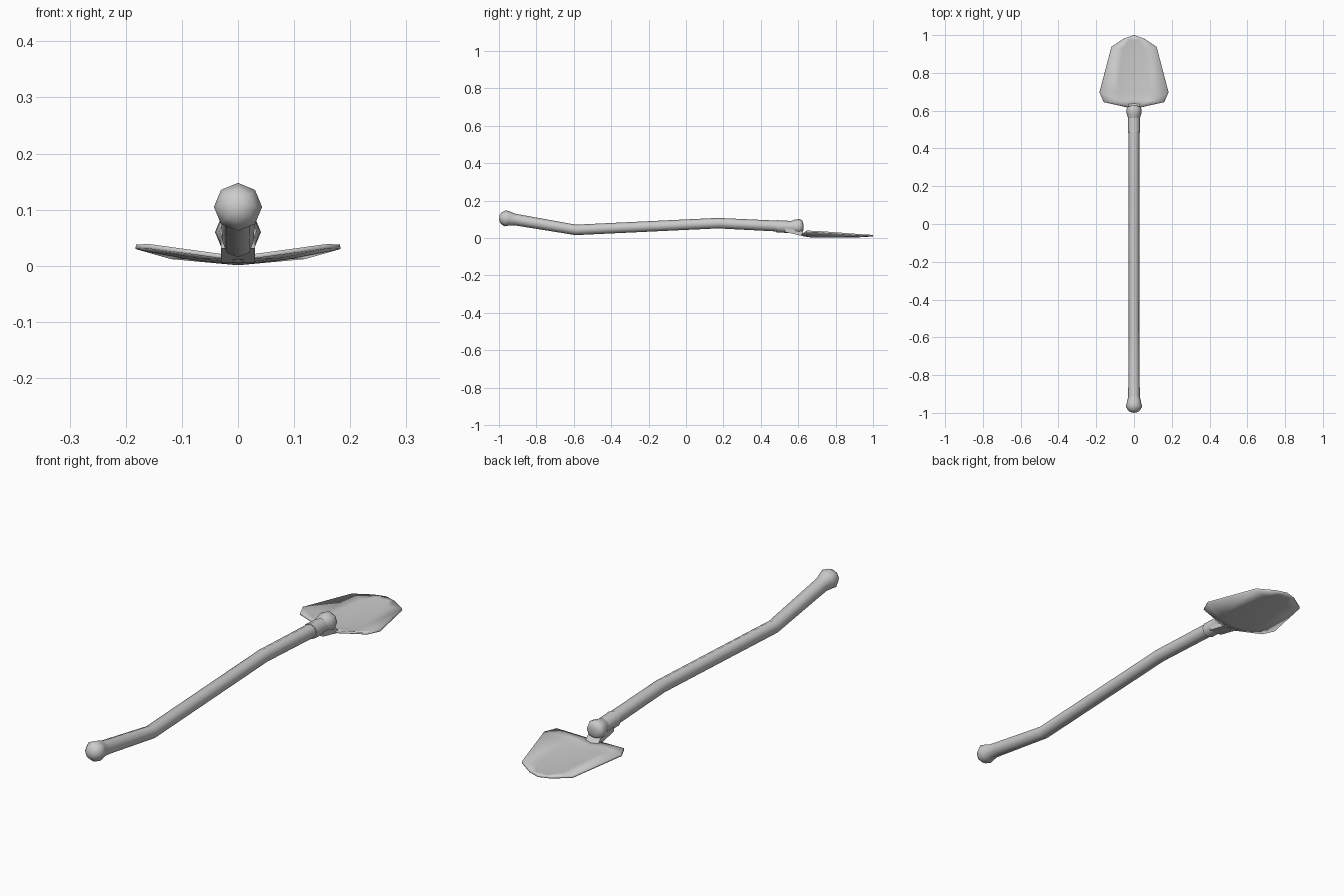
import bpy, bmesh, math
from mathutils import Vector

if "Cube" in bpy.data.objects:
    bpy.data.objects.remove(bpy.data.objects["Cube"])


def finish(name, bm, angle):
    bmesh.ops.recalc_face_normals(bm, faces=bm.faces)
    me = bpy.data.meshes.new(name)
    bm.to_mesh(me)
    bm.free()
    ob = bpy.data.objects.new(name, me)
    bpy.context.collection.objects.link(ob)
    bpy.ops.object.select_all(action='DESELECT')
    ob.select_set(True)
    bpy.context.view_layer.objects.active = ob
    bpy.ops.object.shade_smooth_by_angle(angle=math.radians(angle))
    return ob


def tube(name, stations, sides=8):
    """Rings of radius r along a path of (y, z, r), closed at both ends."""
    bm = bmesh.new()
    pts = [Vector((0, y, z)) for y, z, r in stations]
    rings = []
    for i, (p, s) in enumerate(zip(pts, stations)):
        t = (pts[min(i + 1, len(pts) - 1)] - pts[max(i - 1, 0)]).normalized()
        up = Vector((1, 0, 0)).cross(t)
        ring = []
        for k in range(sides):
            a = 2 * math.pi * k / sides
            ring.append(bm.verts.new(p + s[2] * (Vector((math.cos(a), 0, 0)) + up * math.sin(a))))
        rings.append(ring)
    for a, b in zip(rings, rings[1:]):
        for k in range(sides):
            j = (k + 1) % sides
            bm.faces.new((a[k], a[j], b[j], b[k]))
    bm.faces.new(rings[0])
    bm.faces.new(rings[-1])
    return finish(name, bm, 50)


# Bent wooden handle
tube("handle", [(-0.93, 0.101, 0.031), (-0.59, 0.043, 0.028),
                (0.17, 0.079, 0.028), (0.52, 0.062, 0.029)])

# Rounded grip at the end of the handle
tube("end_grip", [(-0.998, 0.108, 0.012), (-0.989, 0.107, 0.03), (-0.967, 0.105, 0.043),
                  (-0.945, 0.103, 0.038), (-0.915, 0.098, 0.031), (-0.86, 0.089, 0.03)])

# Metal socket and the flared nut joining the blade
tube("socket", [(0.485, 0.062, 0.033), (0.575, 0.058, 0.032)])
tube("nut", [(0.56, 0.060, 0.031), (0.585, 0.060, 0.039), (0.607, 0.060, 0.041),
             (0.620, 0.059, 0.035), (0.627, 0.059, 0.018)])

# Neck wedge under the socket
bm = bmesh.new()
side = [(0.53, 0.05), (0.53, 0.031), (0.59, 0.018), (0.64, 0.006), (0.64, 0.013), (0.61, 0.045)]
f = bm.faces.new([bm.verts.new((-0.03, y, z)) for y, z in side])
ext = bmesh.ops.extrude_face_region(bm, geom=[f])
bmesh.ops.translate(bm, vec=(0.06, 0, 0),
                    verts=[v for v in ext["geom"] if isinstance(v, bmesh.types.BMVert)])
finish("neck", bm, 30)

# Dished blade: spine y, spine z, edge x, edge y, edge z (underside), half then mirrored
rows = [(0.62, 0.010, 0.035, 0.617, 0.014), (0.655, 0.004, 0.16, 0.645, 0.031),
        (0.70, 0.001, 0.183, 0.697, 0.030), (0.92, 0.003, 0.12, 0.937, 0.012),
        (0.97, 0.006, 0.05, 0.984, 0.009)]
bm = bmesh.new()
grid = []
for sy, sz, ex, ey, ez in rows:
    grid.append([bm.verts.new((ex * t, sy + (ey - sy) * t, sz + (ez - sz) * t ** 1.4))
                 for t in (0, 0.5, 1)])
for a, b in zip(grid, grid[1:]):
    for k in range(2):
        bm.faces.new((a[k], a[k + 1], b[k + 1], b[k]))
tip = bm.verts.new((0, 1.0, 0.008))
for k in range(2):
    bm.faces.new((grid[-1][k], grid[-1][k + 1], tip))
blade = finish("blade", bm, 40)
mir = blade.modifiers.new("mirror", 'MIRROR')
mir.use_axis = (True, False, False)
sol = blade.modifiers.new("thickness", 'SOLIDIFY')
sol.thickness = 0.008
# Thicken upwards, away from the underside
sol.offset = 1 if blade.data.polygons[0].normal.z > 0 else -1
